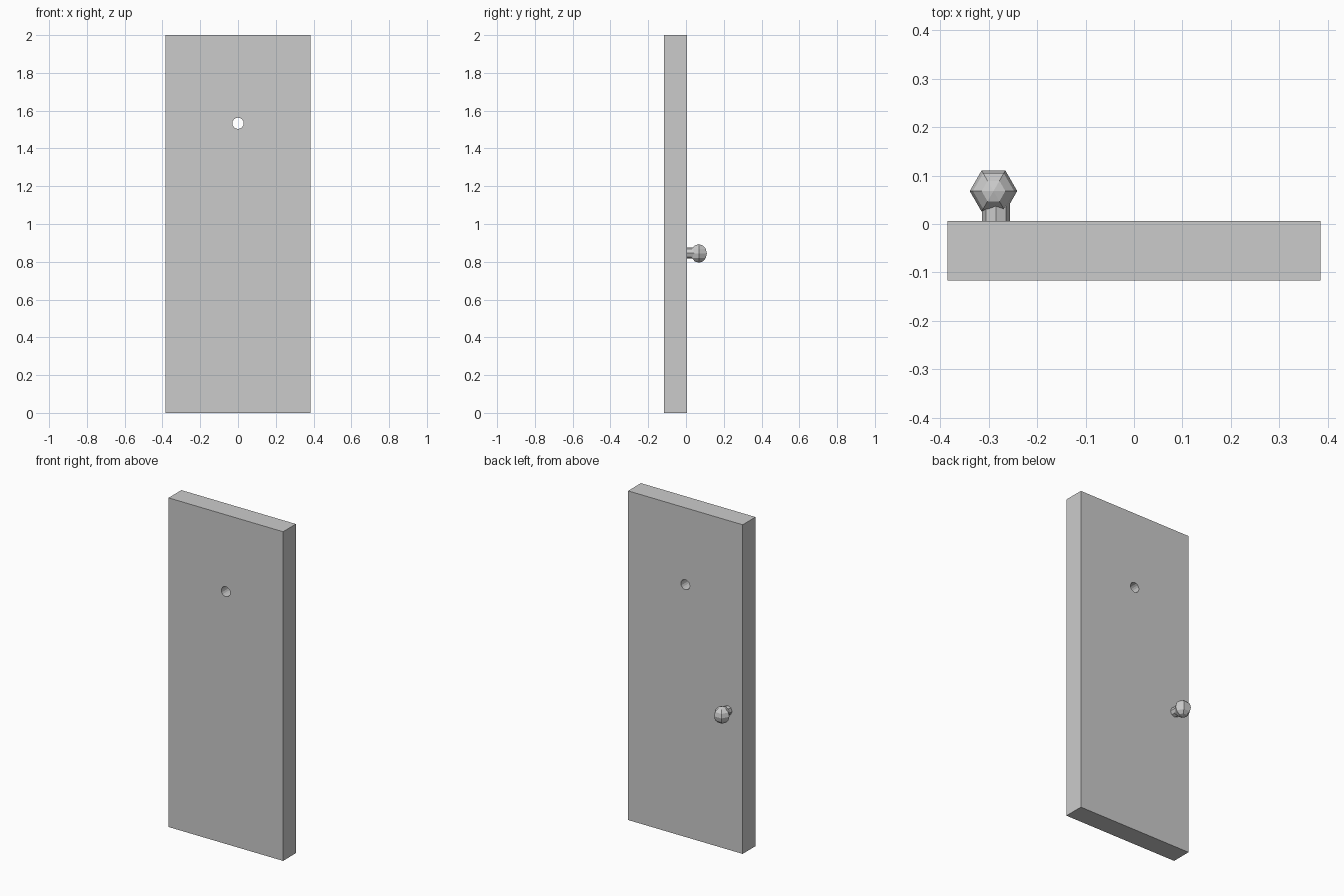
import bpy, math

if "Cube" in bpy.data.objects:
    bpy.data.objects.remove(bpy.data.objects["Cube"])


def add_cylinder(name, radius, depth, location, sides):
    # Cylinder running along y
    bpy.ops.mesh.primitive_cylinder_add(
        vertices=sides, radius=radius, depth=depth,
        location=location, rotation=(math.pi / 2, 0, 0))
    ob = bpy.context.object
    ob.name = name
    return ob


# Door slab
Y0, Y1 = -0.117, 0.006
bpy.ops.mesh.primitive_cube_add(size=1, location=(0, (Y0 + Y1) / 2, 1))
slab = bpy.context.object
slab.name = "door_slab"
slab.scale = (0.77, Y1 - Y0, 2)
bpy.ops.object.transform_apply(location=False, rotation=False, scale=True)

# Peephole cut straight through the slab
cutter = add_cylinder("peephole_cutter", 0.03, 0.5, (0, -0.05, 1.533), 16)
cutter.hide_render = True
cut = slab.modifiers.new("peephole", 'BOOLEAN')
cut.operation = 'DIFFERENCE'
cut.solver = 'EXACT'
cut.object = cutter
bpy.context.view_layer.objects.active = slab
bpy.ops.object.modifier_apply(modifier=cut.name)
bpy.data.objects.remove(cutter)

# Knob stem
add_cylinder("knob_stem", 0.029, 0.05, (-0.285, 0.025, 0.846), 8)

# Faceted knob with a hexagonal plan
bpy.ops.mesh.primitive_uv_sphere_add(
    segments=6, ring_count=6, radius=0.049, location=(-0.29, 0.068, 0.844),
    rotation=(0, 0, math.pi / 6))
bpy.context.object.name = "door_knob"
